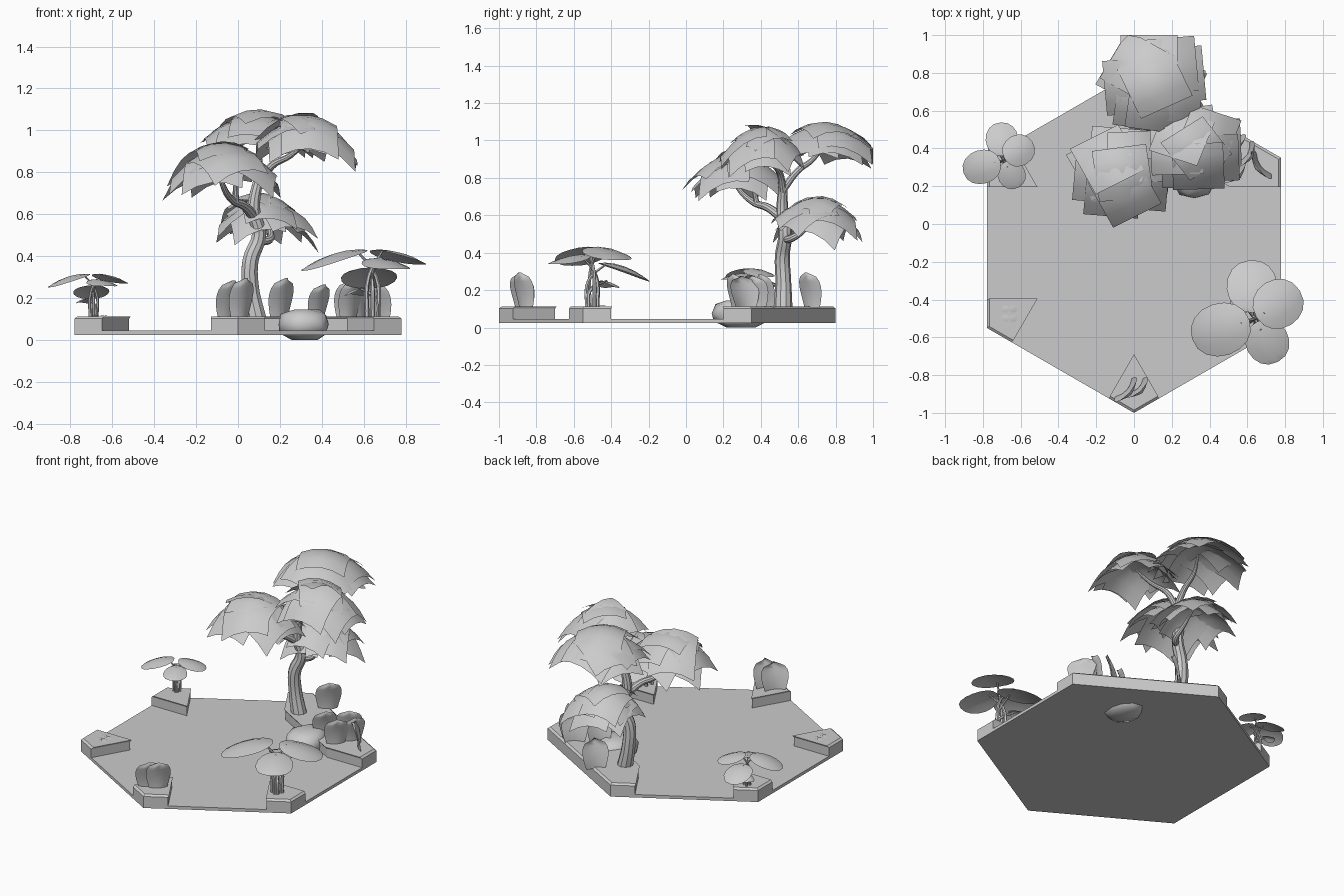
import bpy, bmesh, math, random
from mathutils import Vector

random.seed(4)
if "Cube" in bpy.data.objects:
    bpy.data.objects.remove(bpy.data.objects["Cube"])

GREY = bpy.data.materials.new("plain_grey")
GREY.use_nodes = True
GREY.diffuse_color = (0.6, 0.6, 0.6, 1)
GREY.node_tree.nodes["Principled BSDF"].inputs["Base Color"].default_value = (0.6, 0.6, 0.6, 1)


def finish(name, bm, smooth=True):
    mesh = bpy.data.meshes.new(name)
    bmesh.ops.remove_doubles(bm, verts=bm.verts, dist=0.0005)
    bm.to_mesh(mesh)
    bm.free()
    mesh.materials.append(GREY)
    if smooth:
        mesh.polygons.foreach_set("use_smooth", [True] * len(mesh.polygons))
    obj = bpy.data.objects.new(name, mesh)
    bpy.context.collection.objects.link(obj)
    return obj


def sheet(bm, point, nu, nv):
    """Add a grid of quads; point(u, v) places u in 0..1 and v in -1..1."""
    rows = [[bm.verts.new(point(i / nu, 2 * j / nv - 1)) for j in range(nv + 1)]
            for i in range(nu + 1)]
    for a, b in zip(rows, rows[1:]):
        for j in range(nv):
            bm.faces.new((a[j], a[j + 1], b[j + 1], b[j]))


def prism(name, points, levels):
    """Stack one outline at several (z, scale about the tile centre) levels."""
    bm = bmesh.new()
    rings = [[bm.verts.new((*(CENTRE + (p - CENTRE) * s), z)) for p in points]
             for z, s in levels]
    n = len(points)
    for a, b in zip(rings, rings[1:]):
        for i in range(n):
            bm.faces.new((a[i], a[(i + 1) % n], b[(i + 1) % n], b[i]))
    bm.faces.new(rings[0][::-1])
    bm.faces.new(rings[-1])
    return finish(name, bm, False)


# Hexagonal tile, counter-clockwise from the front corner
CENTRE = Vector((0, -0.1))
HEX = [CENTRE + 0.9 * Vector((math.cos(a), math.sin(a)))
       for a in (math.radians(60 * k - 90) for k in range(6))]
prism("floor_tile", HEX, [(0.025, 1), (0.045, 1)])


def kite(k):
    c, prev, nxt = HEX[k], HEX[k - 1], HEX[(k + 1) % 6]
    return [c.lerp(prev, 1 / 6), c, c.lerp(nxt, 1 / 6), c.lerp(CENTRE, 1 / 3)]


RAISED = [(0.025, 1), (0.102, 1), (0.113, 0.983)]
for k, side in ((0, "front"), (1, "front_left"), (4, "back_right"), (5, "front_right")):
    prism(side + "_corner_step", kite(k), RAISED)
prism("back_bank", kite(2)[:2] + kite(3)[1:] + kite(2)[3:], RAISED)

# Boulder sunk through the tile
bm = bmesh.new()
bmesh.ops.create_icosphere(bm, subdivisions=2, radius=1)
for v in bm.verts:
    lump = 1 + 0.1 * math.sin(5 * v.co.x + 3 * v.co.y)
    z = max(-0.075, min(0.07, 0.095 * v.co.z))
    v.co = (0.32 + 0.125 * v.co.x * lump, 0.29 + 0.155 * v.co.y * lump, 0.075 + z)
finish("boulder", bm)


# Trunk and branches
def tube(name, points, sides=3):
    curve = bpy.data.curves.new(name, "CURVE")
    curve.dimensions = "3D"
    curve.bevel_depth = 1
    curve.bevel_resolution = sides
    curve.resolution_u = 5
    curve.use_fill_caps = True
    s = curve.splines.new("BEZIER")
    s.bezier_points.add(len(points) - 1)
    for bp, (x, y, z, r) in zip(s.bezier_points, points):
        bp.co, bp.radius = (x, y, z), r
        bp.handle_left_type = bp.handle_right_type = "AUTO"
    curve.materials.append(GREY)
    obj = bpy.data.objects.new(name, curve)
    bpy.context.collection.objects.link(obj)
    bpy.ops.object.select_all(action="DESELECT")
    obj.select_set(True)
    bpy.context.view_layer.objects.active = obj
    bpy.ops.object.convert(target="MESH")
    bpy.ops.object.shade_smooth_by_angle()


tube("trunk", [(.09, .52, .09, .05), (.06, .52, .25, .042), (.06, .515, .38, .04),
               (.1, .53, .5, .036), (.075, .515, .62, .032), (.1, .52, .78, .024)])
tube("branch_front", [(.08, .52, .58, .026), (.03, .44, .64, .022),
                      (-.03, .36, .67, .018), (-.08, .27, .76, .012), (-.1, .24, .86, .006)])
tube("branch_front_fork", [(-.01, .38, .66, .016), (-.01, .36, .74, .012), (.02, .3, .86, .006)])
tube("branch_left", [(.09, .52, .72, .022), (.16, .5, .83, .018),
                     (.25, .46, .88, .014), (.34, .42, .96, .006)])
tube("branch_back", [(.1, .52, .74, .022), (.1, .6, .84, .018),
                     (.1, .68, .9, .014), (.12, .75, 1.0, .006)])
tube("branch_low", [(.09, .52, .47, .022), (.15, .57, .48, .02),
                    (.15, .64, .53, .014), (.13, .71, .62, .006)])


# Canopy pads: stacked square sheets draped over a dome
def canopy(name, x, y, top, rx, ry, yaw, drop, lean=(0, 0)):
    bm = bmesh.new()
    count = 10
    for i in range(count):
        a = i * 2.4
        ring = 0 if i == 0 else 0.45
        ox, oy = ring * math.cos(a), ring * math.sin(a)
        turn = math.radians(yaw + random.choice((0, 5, -8, 25, -30)))
        c, s = math.cos(turn), math.sin(turn)
        tx, ty = random.uniform(-.04, .04), random.uniform(-.04, .04)

        def point(u, v):
            p, q = (2 * u - 1) * 0.58, v * 0.58
            dx, dy = ox + p * c - q * s, oy + p * s + q * c
            z = top - drop * (dx * dx + dy * dy) * 0.75 - 0.006 * i
            z += tx * p + ty * q + lean[0] * dx + lean[1] * dy
            return (x + rx * dx, min(1.0, y + ry * dy), z)
        sheet(bm, point, 4, 4)
    finish(name, bm)


canopy("canopy_front", -.06, .27, .94, .25, .235, 3, .17)
canopy("canopy_left", .33, .4, 1.07, .235, .21, 10, .16, (-.02, 0))
canopy("canopy_back", .11, .75, 1.1, .26, .25, 0, .17)
canopy("canopy_low", .13, .7, .7, .215, .22, 5, .16, (-.02, 0))


# Broad drooping leaf, starting at (x, y, z) and heading along angle
def leaf(bm, x, y, z, angle, length, half, droop, cup=.03):
    c, s = math.cos(angle), math.sin(angle)

    def point(u, v):
        t = (1 - math.cos(math.pi * u)) / 2
        w = v * half * math.sin(math.pi * u) ** 0.9
        h = z + 0.3 * droop * t - 1.3 * droop * t * t - cup * (w / half) ** 2
        return (x + c * length * t - s * w, y + s * length * t + c * w, h)
    sheet(bm, point, 8, 4)


# Each leaf: heading, start distance, length, half width, start height, droop
LEAVES = [(95, .03, .28, .135, .235, .1), (32, .01, .27, .13, .32, .07),
          (198, .03, .32, .14, .32, .1), (-62, .02, .24, .115, .28, .05),
          (130, .05, .12, .06, .14, .03)]


def plant(name, x, y, size):
    bm = bmesh.new()
    for i, (deg, start, length, half, h, droop) in enumerate(LEAVES):
        a = math.radians(deg)
        c, s = math.cos(a) * size, math.sin(a) * size
        z = .11 + h * size
        leaf(bm, x + c * start, y + s * start, z, a, length * size, half * size,
             droop * size, .03 * size)
        tube(f"{name}_stem_{i + 1}",
             [(x - c * .03, y - s * .03, .1, .012 * size),
              (x - c * .02, y - s * .02, .11 + h * size * .6, .01 * size),
              (x + c * (start + .05), y + s * (start + .05), z, .005 * size)], 1)
    finish(name + "_leaves", bm)


plant("large_plant", .64, -.5, 1)
plant("small_plant", -.69, .34, .64)

# Ground leaves on the front right step
bm = bmesh.new()
for y in (-.45, -.5):
    for side in (0, math.pi):
        leaf(bm, -.66, y, .119, side, .04, .02, .004, .002)
finish("ground_leaves", bm)


# Upright rounded blades
def blade(name, x, y, deg, width, height, bend=.02):
    bm = bmesh.new()
    c, s = math.cos(math.radians(deg)), math.sin(math.radians(deg))

    def point(u, v):
        w = v * width / 2 * (0.72 + 0.7 * u) * (1 - u ** 3) ** 0.5
        off = bend * (v * v - 2 * u * u)
        return (x + c * w - s * off, y + s * w + c * off, .105 + height * u)
    sheet(bm, point, 8, 4)
    finish(name, bm)


BLADES = [(-.04, -.88, 48, .17, .18), (.02, -.87, 42, .15, .19),
          (.21, .66, 45, .16, .19), (.39, .36, 50, .15, .16),
          (.53, .42, 35, .16, .18), (.54, .27, 45, .15, .18),
          (.67, .31, -55, .18, .17), (.6, .37, 60, .15, .17)]
for i, b in enumerate(BLADES):
    blade(f"upright_blade_{i + 1}", *b)
